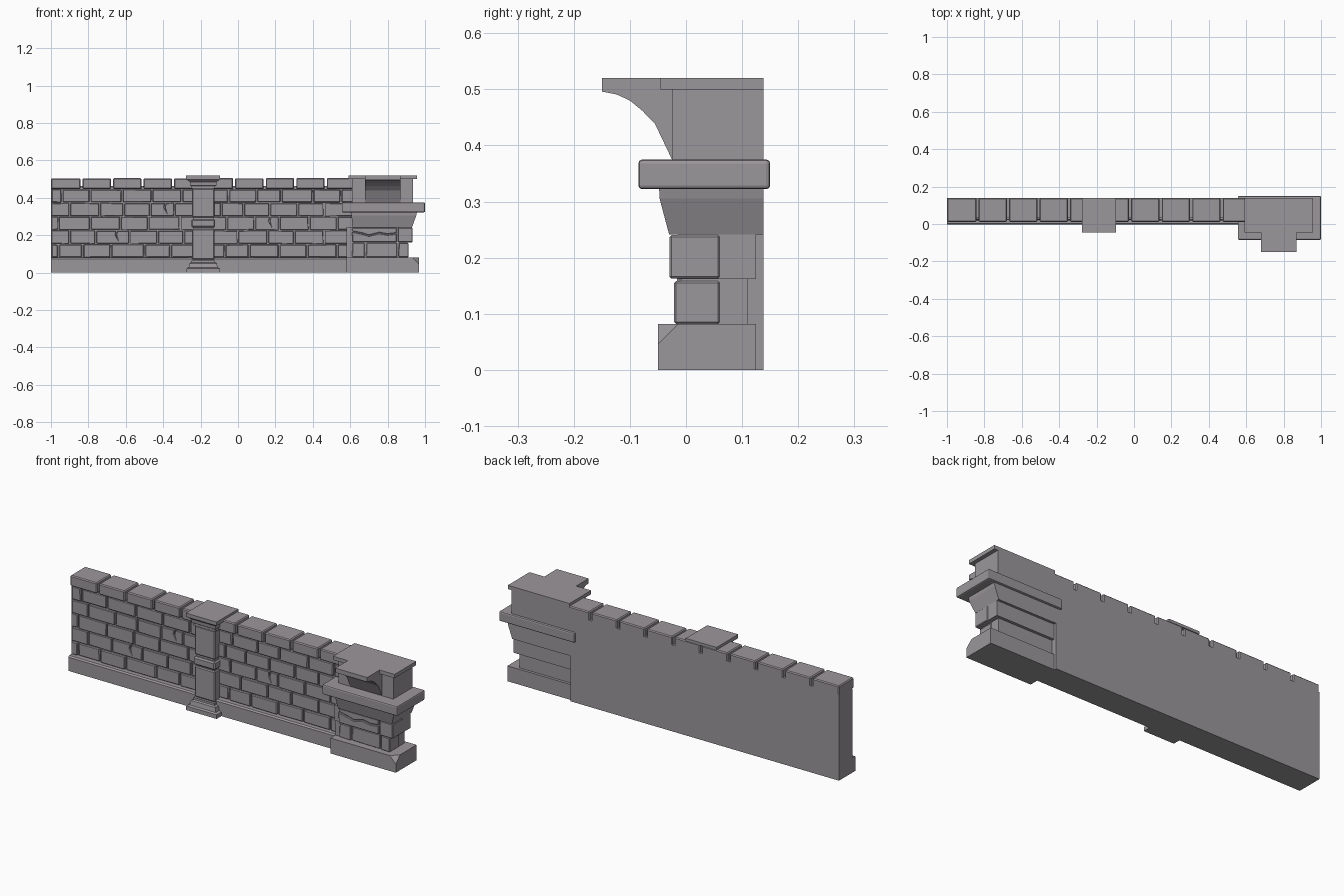
import bpy, bmesh, random
from mathutils import Vector

if "Cube" in bpy.data.objects:
    bpy.data.objects.remove(bpy.data.objects["Cube"])

random.seed(4)
BACK = 0.138
stone = bpy.data.materials.new("dark_stone")
stone.diffuse_color = (0.33, 0.31, 0.33, 1)
stone.use_nodes = True
stone.node_tree.nodes["Principled BSDF"].inputs["Base Color"].default_value = stone.diffuse_color


def finish(bm, name, bevel=0, segs=1):
    bmesh.ops.recalc_face_normals(bm, faces=bm.faces)
    me = bpy.data.meshes.new(name)
    bm.to_mesh(me)
    bm.free()
    me.materials.append(stone)
    ob = bpy.data.objects.new(name, me)
    bpy.context.collection.objects.link(ob)
    if bevel:
        m = ob.modifiers.new("bevel", "BEVEL")
        m.width, m.segments, m.limit_method = bevel, segs, "ANGLE"
    return ob


def loft(bm, rings):
    """Join stacked rings of points and cap both ends."""
    vs = [[bm.verts.new(p) for p in r] for r in rings]
    n = len(vs[0])
    for a, b in zip(vs, vs[1:]):
        for i in range(n):
            j = (i + 1) % n
            bm.faces.new((a[i], a[j], b[j], b[i]))
    bm.faces.new(vs[0])
    bm.faces.new(vs[-1])


def rect(x0, x1, y0, y1, z):
    return [(x0, y0, z), (x1, y0, z), (x1, y1, z), (x0, y1, z)]


def add_box(bm, x0, x1, y0, y1, z0, z1):
    loft(bm, [rect(x0, x1, y0, y1, z0), rect(x0, x1, y0, y1, z1)])


def box(name, *dims, bevel=0, segs=1):
    bm = bmesh.new()
    add_box(bm, *dims)
    return finish(bm, name, bevel, segs)


def add_stone(bm, outline, y0, y1):
    """Outline in x, z pushed through from y0 to y1."""
    loft(bm, [[(x, y, z) for x, z in outline] for y in (y0, y1)])


# Wall body, its left end and plinth
box("wall_core", -1, 0.585, 0.034, BACK, 0, 0.462)
box("wall_core_behind_pier", 0.57, 0.65, 0.034, BACK, 0.242, 0.462)
box("wall_left_end", -1, -0.994, 0.025, 0.05, 0.07, 0.45)
bm = bmesh.new()
loft(bm, [[(x, y, z) for y, z in
           [(-0.003, 0), (BACK, 0), (BACK, 0.08), (0.004, 0.08), (-0.003, 0.073)]]
          for x in (-1, 0.585)])
finish(bm, "wall_plinth")

# Brick courses: joint positions per row, bottom to top
rows = [
    [-1, -.96, -.83, -.68, -.50, -.36, -.2, -.07, .06, .22, .37, .53, .62],
    [-1, -.90, -.76, -.58, -.43, -.29, -.15, .0, .16, .30, .46, .62],
    [-1, -.96, -.79, -.63, -.48, -.31, -.2, -.06, .09, .22, .38, .53, .62],
    [-1, -.90, -.74, -.61, -.47, -.34, -.2, -.09, .03, .17, .32, .46, .62],
    [-1, -.94, -.79, -.62, -.46, -.30, -.2, -.05, .10, .23, .40, .55, .64],
]
cracked = {(1, 2), (2, 8), (3, 4)}
for r, cuts in enumerate(rows):
    bm = bmesh.new()
    z0, z1 = 0.082 + 0.0735 * r, 0.150 + 0.0735 * r
    for i, (a, b) in enumerate(zip(cuts, cuts[1:])):
        a, b = a + (0.004 if i else 0.003), b - 0.004
        def j():
            return random.uniform(-0.0015, 0.0015)
        front = 0.021 + j() * 1.5
        lo = [(a, z0 + j()), (b, z0 + j())]
        hi = [(b + j(), z1 + j()), (a, z1 + j())]
        if (r, i) in cracked:
            # Cracked brick: a jagged notch running down from the top edge
            m, h = a + 0.6 * (b - a), z1 - z0
            notch = [(m + .009, z1), (m + .002, z0 + .7 * h), (m + .008, z0 + .4 * h),
                     (m - .003, z0 + .68 * h), (m + .002, z1)]
            add_stone(bm, lo + [hi[0]] + notch + [hi[1]], front, 0.045)
        else:
            add_stone(bm, lo + hi, front, 0.045)
    finish(bm, f"brick_course_{r + 1}", 0.004)

# Coping stones
bm = bmesh.new()
step = 0.1632
for i in range(10):
    a, b = -1 + step * i, -1 + step * (i + 1)
    add_box(bm, a + (0.006 if i else 0), b - 0.006, 0.012, BACK,
            0.447, 0.505 + random.uniform(-.001, .001))
finish(bm, "coping_stones", 0.005)

# Pilaster: each ring is half width, front y, height
CX = -0.186


def pilaster_part(name, rings, back, bevel=0):
    bm = bmesh.new()
    loft(bm, [rect(CX - w, CX + w, y, back, z) for w, y, z in rings])
    return finish(bm, name, bevel)


pilaster_part("pilaster_foot", [(.09, -.043, 0), (.09, -.043, .022), (.078, -.033, .027),
                                (.072, -.028, .05), (.062, -.02, .055),
                                (.062, -.02, .066)], .06)
pilaster_part("pilaster_core", [(.054, -.008, .05), (.054, -.008, .46)], .06)
pilaster_part("pilaster_lower_shaft", [(.06, -.016, .07), (.06, -.016, .233)], .06, .005)
pilaster_part("pilaster_band", [(.064, -.022, .242), (.064, -.022, .285)], .06, .007)
pilaster_part("pilaster_upper_shaft", [(.06, -.016, .296), (.06, -.016, .45)], .06, .005)
pilaster_part("pilaster_capital", [(.064, -.02, .45), (.064, -.02, .462),
                                   (.07, -.026, .466), (.072, -.028, .485),
                                   (.09, -.042, .498)], .06)
pilaster_part("pilaster_cap", [(.091, -.045, .498), (.091, -.045, .518)], .06)
pilaster_part("pilaster_cap_top", [(.091, -.045, .503), (.091, -.045, .518)], BACK)

# Pier base with its front right corner cut off
bm = bmesh.new()
add_box(bm, 0.58, 0.967, -0.05, 0.125, 0, 0.082)
p = [Vector(v) for v in ((.967, -.05, .046), (.967, -.014, .082), (.931, -.05, .082))]
no = (p[1] - p[0]).cross(p[2] - p[0])
no = no if no.z > 0 else -no
cut = bmesh.ops.bisect_plane(bm, geom=bm.verts[:] + bm.edges[:] + bm.faces[:],
                             plane_co=p[0], plane_no=no, clear_outer=True)
bmesh.ops.contextual_create(
    bm, geom=[e for e in cut["geom_cut"] if isinstance(e, bmesh.types.BMEdge)])
finish(bm, "pier_base")

# Pier stonework: two solid courses faced with separate stones
box("pier_lower_course", 0.58, 0.907, -0.008, 0.11, 0.07, 0.17)
bm = bmesh.new()
for a, b, y in ((.61, .677, -.018), (.685, .85, -.016), (.858, .911, -.021)):
    add_stone(bm, [(a, .084), (b, .082), (b, .158), (a + .002, .158)], y, 0.06)
finish(bm, "pier_lower_stones", 0.003)
box("pier_upper_course", 0.58, 0.93, -0.014, 0.125, 0.162, 0.245)
bm = bmesh.new()
crack = [(.61, .222), (.665, .211), (.70, .200), (.755, .214), (.80, .206), (.848, .212)]
add_stone(bm, [(.612, .163), (.848, .163)] + [(x, z - .004) for x, z in crack[::-1]],
          -.026, .06)
add_stone(bm, crack + [(.848, .239), (.61, .239)], -.024, .06)
add_stone(bm, [(.856, .163), (.933, .163), (.933, .24), (.856, .24)], -.029, .06)
finish(bm, "pier_upper_stones", 0.003)

# Flared corbel, rounded slab, head block and top plate
bm = bmesh.new()
loft(bm, [rect(.612, .93, -.03, BACK, .241), rect(.607, .953, -.047, BACK, .305),
          rect(.607, .957, -.048, BACK, .325)])
finish(bm, "pier_corbel")
box("pier_slab", 0.555, 1.0, -0.085, 0.15, 0.322, 0.375, bevel=0.007, segs=2)
box("pier_head", 0.61, 0.935, -0.025, BACK, 0.37, 0.505)
box("pier_top_plate", 0.592, 0.956, -0.045, BACK, 0.5, 0.52)

# Curved bracket
bm = bmesh.new()
profile = [(0, .375), (-.025, .375), (-.055, .438), (-.078, .462), (-.1, .48),
           (-.124, .491), (-.15, .496), (-.15, .52), (0, .52)]
loft(bm, [[(x, y, z) for y, z in profile] for x in (.68, .868)])
finish(bm, "pier_bracket")
